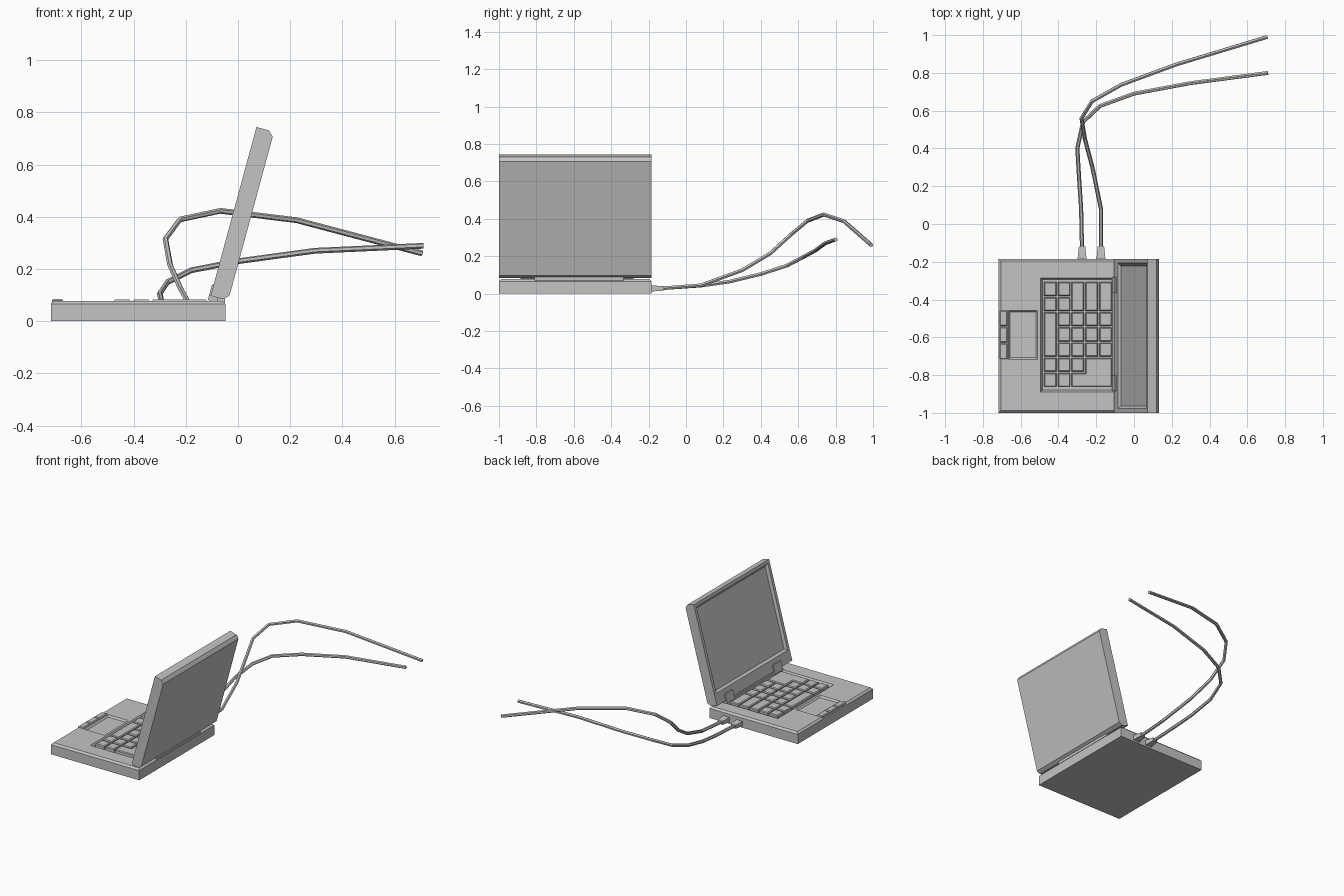
import bpy, bmesh, math
from mathutils import Matrix, Vector

if "Cube" in bpy.data.objects:
    bpy.data.objects.remove(bpy.data.objects["Cube"], do_unlink=True)

grey = bpy.data.materials.new("light grey plastic")
grey.use_nodes = True
grey.diffuse_color = (0.55, 0.55, 0.55, 1)
grey.node_tree.nodes["Principled BSDF"].inputs["Base Color"].default_value = grey.diffuse_color

BACK, FRONT = -0.185, -1.0      # y limits of the case
MID = (BACK + FRONT) / 2
TOP = 0.078                     # height of the keyboard deck


def finish(name, bm):
    bmesh.ops.recalc_face_normals(bm, faces=bm.faces[:])
    mesh = bpy.data.meshes.new(name)
    bm.to_mesh(mesh)
    bm.free()
    mesh.materials.append(grey)
    ob = bpy.data.objects.new(name, mesh)
    bpy.context.collection.objects.link(ob)
    return ob


def prism(name, points, move, bevel=0.0):
    """Extrude a closed outline; bevel slopes the far end inwards."""
    bm = bmesh.new()
    face = bm.faces.new([bm.verts.new(p) for p in points])
    out = bmesh.ops.extrude_face_region(bm, geom=[face])["geom"]
    bmesh.ops.translate(bm, vec=move, verts=[g for g in out if isinstance(g, bmesh.types.BMVert)])
    if bevel:
        bmesh.ops.recalc_face_normals(bm, faces=bm.faces[:])
        d = Vector(move).normalized()
        cap = max(bm.faces, key=lambda f: f.normal.dot(d))
        bmesh.ops.bevel(bm, geom=cap.edges[:], offset=bevel, segments=1,
                        affect='EDGES', profile=0.5)
    return finish(name, bm)


def block(name, x, y, z, bevel=0.0):
    pts = [(x[0], y[0], z[0]), (x[1], y[0], z[0]), (x[1], y[1], z[0]), (x[0], y[1], z[0])]
    return prism(name, pts, (0, 0, z[1] - z[0]), bevel)


def frustum(name, bottom, top):
    """Join two four-sided loops."""
    bm = bmesh.new()
    a, b = ([bm.verts.new(p) for p in loop] for loop in (bottom, top))
    bm.faces.new(a)
    bm.faces.new(b)
    for i in range(4):
        j = (i + 1) % 4
        bm.faces.new((a[i], a[j], b[j], b[i]))
    return finish(name, bm)


def rect(cx, cy, w, h, place):
    return [place(cx + sx * w / 2, cy + sy * h / 2)
            for sx, sy in ((-1, -1), (1, -1), (1, 1), (-1, 1))]


def carve(target, cutter):
    mod = target.modifiers.new("recess", 'BOOLEAN')
    mod.operation, mod.solver, mod.object = 'DIFFERENCE', 'EXACT', cutter
    bpy.context.view_layer.update()
    graph = bpy.context.evaluated_depsgraph_get()
    mesh = bpy.data.meshes.new_from_object(target.evaluated_get(graph))
    target.modifiers.clear()
    target.data = mesh
    bpy.data.objects.remove(cutter, do_unlink=True)


def deck_recess(target, x, y, depth, slope):
    cx, cy, w, h = sum(x) / 2, sum(y) / 2, x[1] - x[0], y[1] - y[0]
    low = rect(cx, cy, w - 2 * slope, h - 2 * slope, lambda a, b: (a, b, TOP - depth))
    high = rect(cx, cy, w + 2 * slope, h + 2 * slope, lambda a, b: (a, b, TOP + depth))
    carve(target, frustum("deck_cutter", low, high))


# Base with sunken keyboard well and touchpad
base = block("base", (-0.717, -0.048), (FRONT, BACK), (0, TOP), 0.012)
deck_recess(base, (-0.495, -0.105), (-0.89, -0.285), 0.02, 0.01)
deck_recess(base, (-0.665, -0.51), (-0.717, -0.457), 0.012, 0.009)

# Touchpad buttons
for i in range(3):
    y = -0.457 - i * 0.088
    block(f"touchpad_button_{i + 1}", (-0.712, -0.67), (y - 0.083, y), (0.06, 0.085), 0.005)

# Keys: column and row boundaries of the grid
COLS = [-0.48 + i * 0.0732 for i in range(6)]
ROWS = [-0.304 - i * 0.0802 for i in range(8)]
GAP = 0.004


def key(name, c0, c1, r0, r1):
    block(name, (COLS[c0] + GAP, COLS[c1] - GAP), (ROWS[r1] + GAP, ROWS[r0] - GAP),
          (0.056, 0.083), 0.005)


for c in range(5):
    for r in range(7):
        space = c == 0 and 2 <= r <= 4
        tall = c >= 2 and r <= 1
        enter = (c >= 3 and r >= 5) or (c == 2 and r == 6)
        if not (space or tall or enter):
            key(f"key_{c + 1}_{r + 1}", c, c + 1, r, r + 1)
    if c >= 2:
        key(f"tall_key_{c + 1}", c, c + 1, 0, 2)
key("space_bar", 0, 1, 2, 5)
x0, x1, x2 = COLS[2] + GAP, COLS[3] + GAP, COLS[5] - GAP
y0, y1, y2 = ROWS[7] + GAP, ROWS[6] - GAP, ROWS[5] - GAP
prism("enter_key", [(x, y, 0.056) for x, y in
                    ((x0, y0), (x2, y0), (x2, y2), (x1, y2), (x1, y1), (x0, y1))],
      (0, 0, 0.027), 0.005)

# Lid, modelled upright and then leaned back
T, H, C = 0.07, 0.67, 0.02
outline = [(0, 0), (T - C, 0), (T, C), (T, H - C), (T - C, H), (0, H)]
lid = prism("screen_lid", [(x, FRONT, z) for x, z in outline], (0, BACK - FRONT, 0))
sw, sh, sz = 0.77, 0.575, 0.3625
carve(lid, frustum("screen_cutter",
                   rect(MID, sz, sw - 0.03, sh - 0.03, lambda y, z: (0.013, y, z)),
                   rect(MID, sz, sw + 0.03, sh + 0.03, lambda y, z: (-0.013, y, z))))

# Hinge tabs on the lid, and the bar between lid and base
tabs = [block(f"hinge_tab_{i + 1}", (-0.006, 0.03), (y, y + 0.085), (-0.018, 0.045), 0.004)
        for i, y in enumerate((-0.885, -0.365))]
lean = Matrix.Translation((-0.105, 0, 0.0975)) @ Matrix.Rotation(math.radians(15.2), 4, 'Y')
for ob in [lid] + tabs:
    ob.data.transform(lean)
block("hinge_bar", (-0.1, -0.05), (-0.81, -0.335), (0.07, 0.1))

# Cables with their tapered plugs
PATHS = {
    "low_cable": [(-0.275, -0.14, 0.028), (-0.28, 0.08, 0.043), (-0.29, 0.23, 0.064),
                  (-0.30, 0.40, 0.105), (-0.27, 0.54, 0.15), (-0.18, 0.625, 0.195),
                  (0, 0.69, 0.23), (0.295, 0.745, 0.27), (0.71, 0.80, 0.289)],
    "high_cable": [(-0.175, -0.14, 0.028), (-0.175, 0.08, 0.045), (-0.22, 0.30, 0.125),
                   (-0.26, 0.45, 0.215), (-0.278, 0.56, 0.315), (-0.222, 0.65, 0.39),
                   (-0.068, 0.737, 0.423), (0.225, 0.845, 0.387), (0.705, 0.99, 0.26)],
}
for name, path in PATHS.items():
    curve = bpy.data.curves.new(name, 'CURVE')
    curve.dimensions = '3D'
    curve.bevel_depth, curve.bevel_resolution = 0.011, 1
    curve.use_fill_caps = True
    line = curve.splines.new('POLY')
    line.use_smooth = False
    line.points.add(len(path) - 1)
    for point, p in zip(line.points, path):
        point.co = (*p, 1)
    tube = bpy.data.objects.new(name + "_curve", curve)
    bpy.context.collection.objects.link(tube)
    bpy.context.view_layer.update()
    mesh = bpy.data.meshes.new_from_object(
        tube.evaluated_get(bpy.context.evaluated_depsgraph_get()))
    mesh.materials.clear()
    mesh.materials.append(grey)
    bpy.data.objects.remove(tube, do_unlink=True)
    bpy.context.collection.objects.link(bpy.data.objects.new(name, mesh))
    px, pz = path[0][0], path[0][2]
    frustum(name + "_plug",
            rect(px, pz, 0.05, 0.034, lambda x, z: (x, BACK - 0.01, z)),
            rect(px, pz, 0.034, 0.024, lambda x, z: (x, -0.12, z)))
